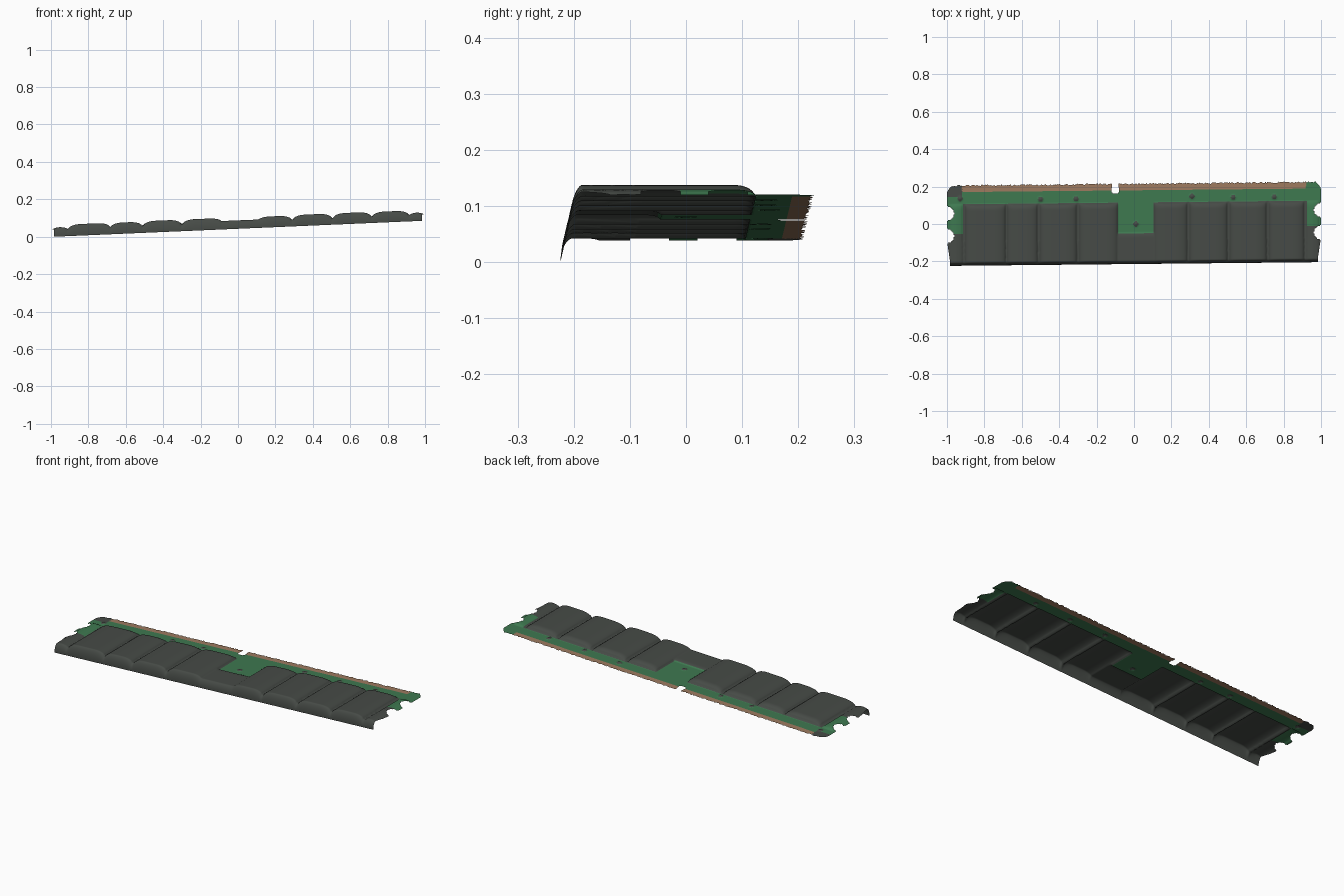
import bpy, bmesh, math, random

if "Cube" in bpy.data.objects:
    bpy.data.objects.remove(bpy.data.objects["Cube"])

random.seed(4)

def material(name, rgb):
    m = bpy.data.materials.new(name)
    m.diffuse_color = (*rgb, 1)
    m.use_nodes = True
    m.node_tree.nodes["Principled BSDF"].inputs["Base Color"].default_value = m.diffuse_color
    return m

MATS = [material("dark_grey_chip", (0.062, 0.07, 0.062)),
        material("board_green", (0.048, 0.19, 0.08)),
        material("contact_copper", (0.34, 0.195, 0.115))]
GREY, GREEN, COPPER = range(3)

# chip columns (x start, x end, height); all run from the front edge to CHIP_BACK
CHIPS = [(-0.99, -0.915, 0.012), (-0.905, -0.685, 0.023), (-0.68, -0.515, 0.022),
         (-0.505, -0.305, 0.024), (-0.295, -0.085, 0.024), (0.105, 0.285, 0.022),
         (0.295, 0.5, 0.024), (0.51, 0.71, 0.024), (0.72, 0.91, 0.023), (0.92, 0.99, 0.012)]
CHIP_BACK, FRONT, BACK = 0.115, -0.195, 0.215
KNOBS = [(-0.93, 0.145), (-0.5, 0.137), (-0.31, 0.137), (0.01, 0.0),
         (0.31, 0.145), (0.53, 0.137), (0.75, 0.137)]
BITES = [(s * 1.0, y, 0.038) for s in (-1, 1) for y in (0.065, -0.055)]

def ease(d, width):
    """0 outside, rising in a quarter round to 1 at the given depth"""
    t = min(max(d / width, 0), 1)
    return math.sqrt(1 - (1 - t) ** 2)

def height(x, y):
    h = 0.0
    for a, b, top in CHIPS:
        if a < x < b:
            h = top * ease(min(x - a, b - x), 0.065) * ease(CHIP_BACK - y, 0.035)
    if -0.09 < x < 0.11:                               # low bridge in front of the bare patch
        h = max(h, 0.008 * ease(-0.045 - y, 0.03))
    for kx, ky in KNOBS:
        h += 0.008 * max(0, 1 - math.hypot(x - kx, y - ky) / 0.018)
    return h

def side_limit(y):
    """half length of the outline at a given depth"""
    lim = 1.0
    if y > 0.17:
        lim -= 0.03 * ((y - 0.17) / 0.045) ** 2
    if y < -0.08:
        lim -= 0.018 * min(1, (-0.08 - y) / 0.12)
    return lim

def removed(x, y):
    """end cut-outs and the key notch"""
    if any(math.hypot(x - bx, y - by) < r for bx, by, r in BITES):
        return True
    return (abs(x + 0.1) < 0.017 and y > 0.175) or math.hypot(x + 0.1, y - 0.185) < 0.022

def colour(x, y):
    if y > 0.178 and -0.92 < x < 0.92:
        return COPPER
    if any(math.hypot(x - kx, y - ky) < 0.013 for kx, ky in KNOBS):
        return GREY
    if x < -0.92 and y > 0.155:
        return GREY
    if y > CHIP_BACK or (-0.085 < x < 0.105 and y > -0.05):
        return GREEN
    if (x < -0.915 and y > -0.045) or (x > 0.925 and y > -0.02):
        return GREEN
    return GREY

# memory module: one pressed sheet with a turned-down front lip
NX, NY, NL = 400, 82, 10
bm = bmesh.new()
grid, flat = [], []
jag = [random.uniform(-0.005, 0.004) for _ in range(NX + 1)]
for j in range(NL + NY + 1):
    row, frow = [], []
    for i in range(NX + 1):
        u = -1 + 2 * i / NX
        if j < NL:
            y, t = FRONT, 1 - j / NL                   # lip rows
        else:
            y, t = FRONT + (BACK - FRONT) * (j - NL) / NY, 0
        x = u * side_limit(y)
        z = 0.08 + 0.041 * x + height(x, y)
        py = y
        if t:                                          # curl forward, then down
            bottom = 0.043 + 0.0432 * x
            z += (bottom - z) * t ** 1.5
            py -= 0.019 * math.sin(t * math.pi / 2)
        if j == NL + NY:
            py += jag[i]                               # ragged contact edge
        row.append(bm.verts.new((x, py + 0.01 * x, z)))
        frow.append((x, y))
    grid.append(row)
    flat.append(frow)

for j in range(NL + NY):
    for i in range(NX):
        (xa, ya), (xb, yb) = flat[j][i], flat[j + 1][i + 1]
        x, y = (xa + xb) / 2, (ya + yb) / 2
        if removed(x, y):
            continue
        f = bm.faces.new((grid[j][i], grid[j][i + 1], grid[j + 1][i + 1], grid[j + 1][i]))
        f.material_index = colour(x, y)
        f.smooth = True
bmesh.ops.delete(bm, geom=[v for v in bm.verts if not v.link_faces], context='VERTS')

lowest = min(v.co.z for v in bm.verts)
for v in bm.verts:
    v.co.z -= lowest

mesh = bpy.data.meshes.new("memory_module")
bm.to_mesh(mesh)
bm.free()
for m in MATS:
    mesh.materials.append(m)
bpy.context.collection.objects.link(bpy.data.objects.new("memory_module", mesh))
